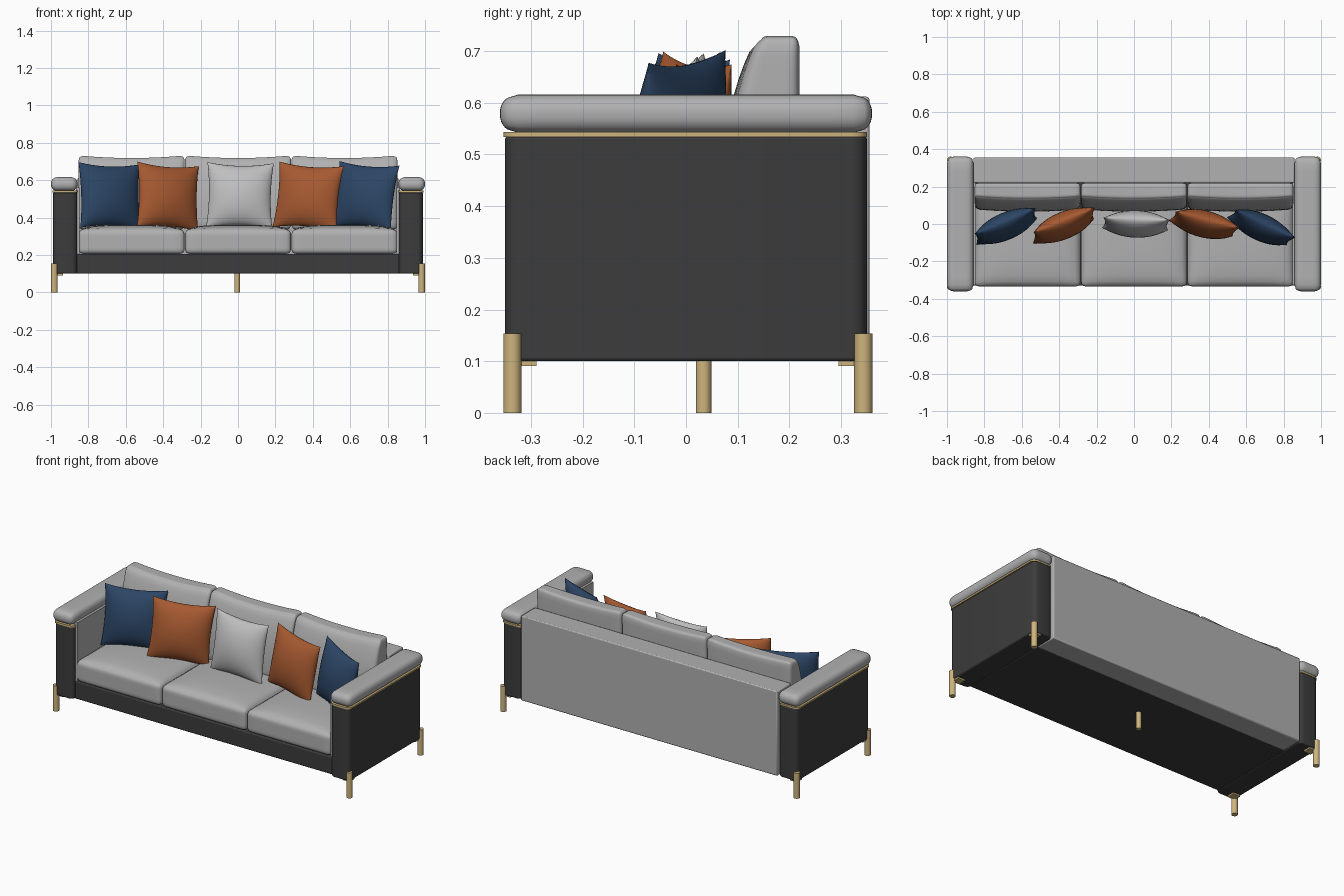
import bpy, bmesh
from math import radians, sin, pi, sqrt
from mathutils import Vector, Euler

cube = bpy.data.objects.get("Cube")
if cube:
    bpy.data.objects.remove(cube, do_unlink=True)


def material(name, rgb):
    m = bpy.data.materials.new(name)
    m.use_nodes = True
    m.diffuse_color = (*rgb, 1)
    m.node_tree.nodes["Principled BSDF"].inputs["Base Color"].default_value = (*rgb, 1)
    return m


grey = material("grey fabric", (0.44, 0.44, 0.44))
light = material("light grey fabric", (0.52, 0.52, 0.52))
dark = material("charcoal shell", (0.045, 0.045, 0.045))
navy = material("navy fabric", (0.025, 0.06, 0.13))
rust = material("rust fabric", (0.38, 0.10, 0.03))
gold = material("brass", (0.62, 0.46, 0.21))


def finish(name, bm, mat, angle=40):
    bmesh.ops.recalc_face_normals(bm, faces=bm.faces)
    mesh = bpy.data.meshes.new(name)
    bm.to_mesh(mesh)
    bm.free()
    mesh.materials.append(mat)
    ob = bpy.data.objects.new(name, mesh)
    bpy.context.collection.objects.link(ob)
    bpy.ops.object.select_all(action='DESELECT')
    ob.select_set(True)
    bpy.context.view_layer.objects.active = ob
    bpy.ops.object.shade_smooth_by_angle(angle=radians(angle))
    return ob


def box(name, lo, hi, mat, upright=0, edge=0):
    """Box between two corners; upright edges and all edges can be rounded."""
    lo, hi = Vector(lo), Vector(hi)
    bm = bmesh.new()
    bmesh.ops.create_cube(bm, size=1)
    for v in bm.verts:
        v.co = (lo + hi) / 2 + v.co * (hi - lo)
    if upright:
        edges = [e for e in bm.edges
                 if abs(e.verts[0].co.z - e.verts[1].co.z) > 1e-4]
        bmesh.ops.bevel(bm, geom=edges, offset=upright, segments=5,
                        profile=0.5, affect='EDGES')
    ob = finish(name, bm, mat)
    if edge:
        mod = ob.modifiers.new("soft edge", 'BEVEL')
        mod.width = edge
        mod.segments = 2
        mod.limit_method = 'ANGLE'
        mod.angle_limit = radians(50)
    return ob


def cushion(name, lo, hi, radius, mat, shape=None, cuts=13):
    """Rounded block; shape(u, v, w, p) may bend each point afterwards."""
    lo, hi = Vector(lo), Vector(hi)
    half, mid = (hi - lo) / 2, (lo + hi) / 2
    bm = bmesh.new()
    bmesh.ops.create_cube(bm, size=2)
    bmesh.ops.subdivide_edges(bm, edges=bm.edges[:], cuts=cuts, use_grid_fill=True)
    for v in bm.verts:
        c = Vector([sin(pi / 2 * max(-1, min(1, a))) for a in v.co])
        p = Vector([c[i] * half[i] for i in range(3)])
        inner = Vector([max(radius - half[i], min(half[i] - radius, p[i]))
                        for i in range(3)])
        p = inner + (p - inner).normalized() * radius
        v.co = mid + p
        if shape:
            shape(*c, v.co)
    return finish(name, bm, mat, 60)


def pillow(name, loc, yaw, roll, mat, size=0.355, thick=0.14, n=18):
    """Square scatter pillow with pinched sides and pointed corners."""
    bm = bmesh.new()
    for side in (-1, 1):
        grid = [[None] * (n + 1) for _ in range(n + 1)]
        for i in range(n + 1):
            for j in range(n + 1):
                u, v = sin(pi * (i / n - 0.5)), sin(pi * (j / n - 0.5))
                puff = sqrt(max(0, (1 - u * u) * (1 - v * v))) ** 1.15
                grid[i][j] = bm.verts.new((
                    u * size / 2 * (1 - 0.07 * (1 - v * v)),
                    side * thick / 2 * puff,
                    v * size / 2 * (1 - 0.10 * (1 - u * u))))
        for i in range(n):
            for j in range(n):
                bm.faces.new((grid[i][j], grid[i + 1][j],
                              grid[i + 1][j + 1], grid[i][j + 1]))
    bmesh.ops.remove_doubles(bm, verts=bm.verts, dist=1e-5)
    ob = finish(name, bm, mat, 60)
    ob.location = loc
    ob.rotation_euler = Euler((radians(-9), radians(roll), radians(yaw)))


def leg(name, x, y, radius, height):
    bm = bmesh.new()
    bmesh.ops.create_cone(bm, cap_ends=True, segments=24, radius1=radius,
                          radius2=radius, depth=height)
    bmesh.ops.translate(bm, verts=bm.verts, vec=(x, y, height / 2))
    finish(name, bm, gold)


def mirrored(s, a, b):
    """Order two x values for the side s."""
    return sorted((s * a, s * b))


# Base and back
box("base", (-0.862, -0.33, 0.10), (0.862, 0.225, 0.206), dark, edge=0.006)
box("back_panel", (-0.858, 0.22, 0.10), (0.858, 0.355, 0.612), grey, edge=0.006)

# Arms, with trim, padding and feet
for s, side in ((1, "left"), (-1, "right")):
    a, b = mirrored(s, 0.86, 0.988)
    box(side + "_arm", (a, -0.35, 0.10), (b, 0.35, 0.536), dark, 0.03, 0.006)
    a, b = mirrored(s, 0.848, 0.866)
    box(side + "_arm_lining", (a, -0.325, 0.2), (b, 0.23, 0.56), grey)
    a, b = mirrored(s, 0.858, 0.993)
    box(side + "_arm_trim", (a, -0.353, 0.534), (b, 0.35, 0.544), gold, 0.03)
    a, b = mirrored(s, 0.858, 1.0)
    cushion(side + "_arm_pad", (a, -0.36, 0.542), (b, 0.36, 0.616), 0.034, grey)
    for y, end in ((-0.336, "front"), (0.343, "back")):
        leg(f"{side}_{end}_leg", s * 0.982, y, 0.0175, 0.154)
        a, b = mirrored(s, 0.935, 0.982)
        c, d = sorted((y, y * 0.86))
        box(f"{side}_{end}_leg_bracket", (a, c, 0.091), (b, d, 0.101), gold)
leg("middle_leg", -0.004, 0.034, 0.015, 0.105)


# Seat and back cushions
def crown(u, v, w, p):
    if w > 0:
        p.z += 0.025 * w * (1 - u ** 4) * (1 - v ** 4)


def lean(u, v, w, p):
    t = (w + 1) / 2
    depth = 0.22 - p.y
    p.y = 0.22 - depth * (1 - 0.46 * t ** 2.9)
    p.y -= 0.012 * (1 - u * u) * (1 - v) / 2
    p.z -= 0.014 * (1 - u * u) * t


for i, place in enumerate(("right", "middle", "left")):
    x = (i - 1) * 0.569
    cushion(place + "_seat_cushion", (x - 0.283, -0.335, 0.205),
            (x + 0.283, 0.22, 0.336), 0.026, grey, crown)
    cushion(place + "_back_cushion", (x - 0.283, 0.078, 0.335),
            (x + 0.283, 0.22, 0.732), 0.026, grey, lean)

# Scatter pillows
pillow("right_outer_pillow", (-0.685, -0.012, 0.515), 23, 2, navy)
pillow("right_inner_pillow", (-0.375, -0.008, 0.512), 22, 4, rust)
pillow("middle_pillow", (0.01, 0.0, 0.518), -2, 1, light)
pillow("left_inner_pillow", (0.375, 0.0, 0.512), -14, 4, rust)
pillow("left_outer_pillow", (0.68, -0.018, 0.515), -25, 4, navy)
